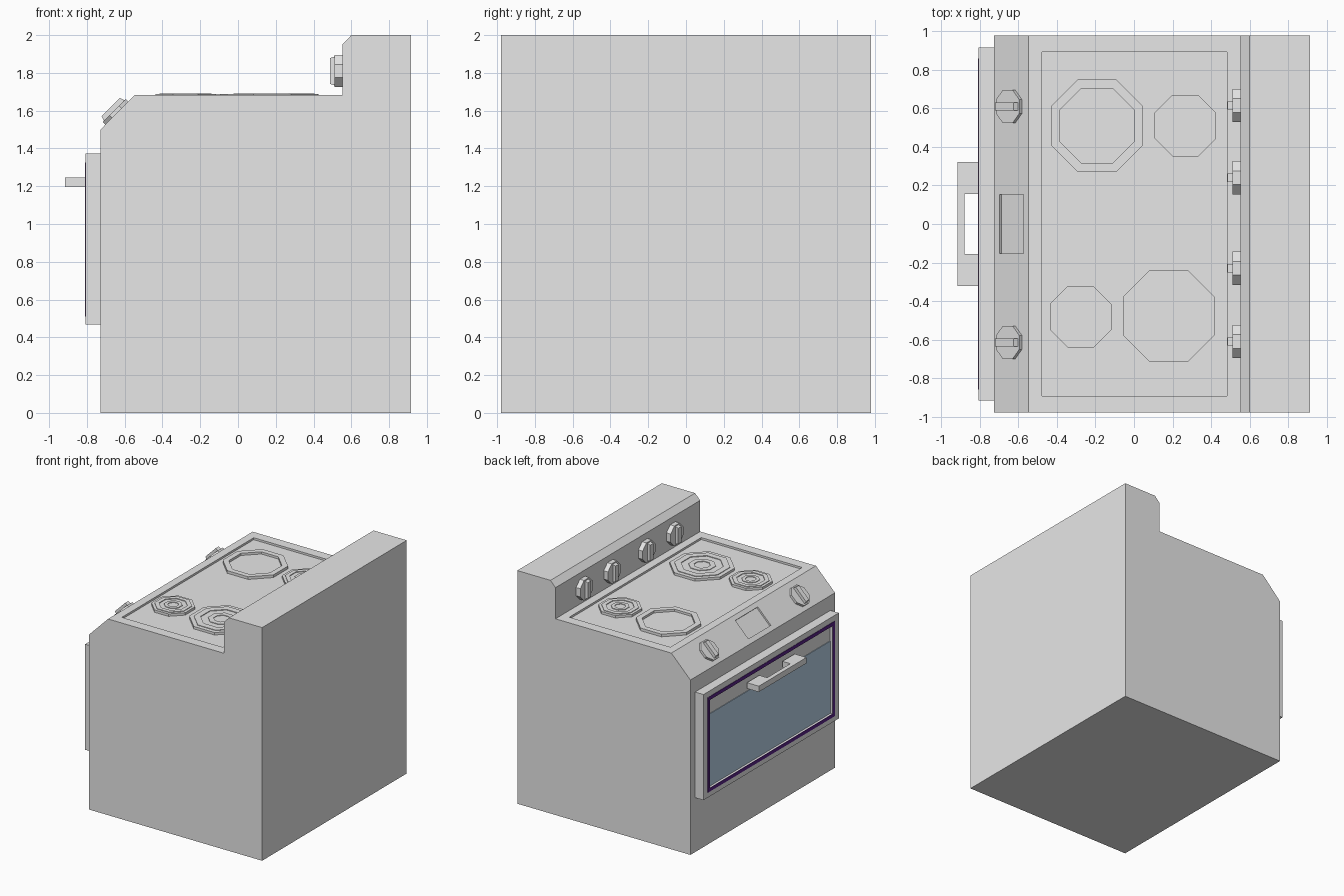
import bpy, bmesh, math
from mathutils import Matrix, Vector

if "Cube" in bpy.data.objects:
    bpy.data.objects.remove(bpy.data.objects["Cube"])


def material(name, rgb):
    m = bpy.data.materials.new(name)
    m.use_nodes = True
    m.diffuse_color = (*rgb, 1)
    m.node_tree.nodes["Principled BSDF"].inputs["Base Color"].default_value = (*rgb, 1)
    return m


GREY = material("enamel grey", (0.8, 0.8, 0.8))
GLASS = material("glass blue", (0.6, 0.8, 1.0))
PURPLE = material("seal purple", (0.10, 0.016, 0.24))


def finish(name, bm, mat=GREY, matrix=None):
    bmesh.ops.recalc_face_normals(bm, faces=bm.faces)
    mesh = bpy.data.meshes.new(name)
    bm.to_mesh(mesh)
    bm.free()
    mesh.materials.append(mat)
    obj = bpy.data.objects.new(name, mesh)
    bpy.context.collection.objects.link(obj)
    if matrix:
        obj.matrix_world = matrix
    return obj


def add_box(bm, lo, hi):
    lo, hi = Vector(lo), Vector(hi)
    m = Matrix.Translation((lo + hi) / 2) @ Matrix.Diagonal((*(hi - lo), 1))
    return bmesh.ops.create_cube(bm, size=1, matrix=m)["verts"]


def boxes(name, spans, mat=GREY, matrix=None):
    bm = bmesh.new()
    for lo, hi in spans:
        add_box(bm, lo, hi)
    return finish(name, bm, mat, matrix)


def add_lathe(bm, profile):
    """Eight-sided turned shape; profile is (flat half width, height)."""
    k = 1 / math.cos(math.pi / 8)
    turn = Matrix.Rotation(math.pi / 8, 3, "Z")
    rings = [[bm.verts.new(Matrix.Rotation(i * math.pi / 4, 3, "Z") @ turn @ Vector((r * k, 0, z)))
              for i in range(8)] for r, z in profile]
    for a, b in zip(rings, rings[1:]):
        for i in range(8):
            j = (i + 1) % 8
            bm.faces.new((a[i], a[j], b[j], b[i]))
    bm.faces.new(rings[0])
    bm.faces.new(rings[-1])


def cut(obj, cutter):
    cutter.hide_render = True
    mod = obj.modifiers.new("cut", "BOOLEAN")
    mod.operation, mod.solver, mod.object = "DIFFERENCE", "EXACT", cutter
    bpy.context.view_layer.update()
    mesh = bpy.data.meshes.new_from_object(obj.evaluated_get(bpy.context.evaluated_depsgraph_get()))
    obj.modifiers.clear()
    obj.data = mesh
    bpy.data.objects.remove(cutter)


def slope_frame(x, y):
    """Frame on the sloping control panel, with z pointing out of it."""
    return Matrix.Translation((x, y, x + 2.229)) @ Matrix.Rotation(-math.pi / 4, 4, "Y")


# Body: side profile extruded across the width
outline = [(-.728, 0), (.915, 0), (.915, 2), (.6, 2), (.552, 1.95),
           (.552, 1.683), (-.547, 1.683), (-.728, 1.5)]
bm = bmesh.new()
side = bm.faces.new([bm.verts.new((x, -.98, z)) for x, z in outline])
new = bmesh.ops.extrude_face_region(bm, geom=[side])["geom"]
bmesh.ops.translate(bm, vec=(0, 1.96, 0), verts=[v for v in new if isinstance(v, bmesh.types.BMVert)])
if not side.is_valid or len(bm.faces) < len(outline) + 2:
    bm.faces.new([v for v in bm.verts if v.co.y < 0])
body = finish("body", bm)

# Sunken cooktop and sunken display
cut(body, boxes("cooktop_cutter", [((-.477, -.894, 1.666), (.482, .894, 1.8))]))
cut(body, boxes("display_cutter", [((-.088, -.152, -.014), (.088, .152, .05))],
                matrix=slope_frame(-.637, 0)))

# Burners: one open ring and three stepped plates
bm = bmesh.new()
add_lathe(bm, [(.24, 1.664), (.24, 1.689), (.195, 1.689), (.195, 1.67)])
finish("open_burner", bm, matrix=Matrix.Translation((-.192, .51, 0)))
for name, x, y, r in [("large_burner", .181, -.478, .239),
                      ("front_small_burner", -.277, -.482, .16),
                      ("rear_small_burner", .267, .511, .16)]:
    bm = bmesh.new()
    add_lathe(bm, [(r, 1.664), (r, 1.687), (r * .86, 1.687), (r * .86, 1.692),
                   (r * .65, 1.692), (r * .65, 1.686), (r * .42, 1.686),
                   (r * .42, 1.691), (r * .25, 1.691), (r * .25, 1.686)])
    finish(name, bm, matrix=Matrix.Translation((x, y, 0)))


# Knobs: octagonal base with a tapered grip
def knob(name, matrix):
    bm = bmesh.new()
    add_lathe(bm, [(.086, 0), (.086, .04)])
    for v in add_box(bm, (-.078, -.021, .035), (.078, .021, .066)):
        if v.co.z > .05:
            v.co.x *= .87
    finish(name, bm, matrix=matrix)


for i, y in enumerate((-.61, -.23, .24, .615)):
    knob(f"rear_knob_{i + 1}", Matrix.Translation((.552, y, 1.81)) @ Matrix.Rotation(-math.pi / 2, 4, "Y"))
for i, y in enumerate((-.615, .61)):
    knob(f"panel_knob_{i + 1}", slope_frame(-.642, y) @ Matrix.Translation((0, 0, -.02)))

# Oven door with a recessed window
door = boxes("oven_door", [((-.808, -.917, .467), (-.726, .917, 1.373))])
cut(door, boxes("window_cutter", [((-.9, -.83, .54), (-.785, .83, 1.295))]))
boxes("window_glass", [((-.79, -.83, .54), (-.784, .83, 1.16))], GLASS)

# Purple seal around the window
seal = [((-.811, -.86, z), (-.8, .86, z + .03)) for z in (.51, 1.295)]
seal += [((-.811, y, .54), (-.8, y + .03, 1.295)) for y in (-.86, .83)]
boxes("window_seal", seal, PURPLE)

# Door handle
boxes("door_handle", [((-.917, -.323, 1.197), (-.88, .323, 1.247)),
                      ((-.88, -.323, 1.197), (-.805, -.157, 1.247)),
                      ((-.88, .157, 1.197), (-.805, .323, 1.247))])
